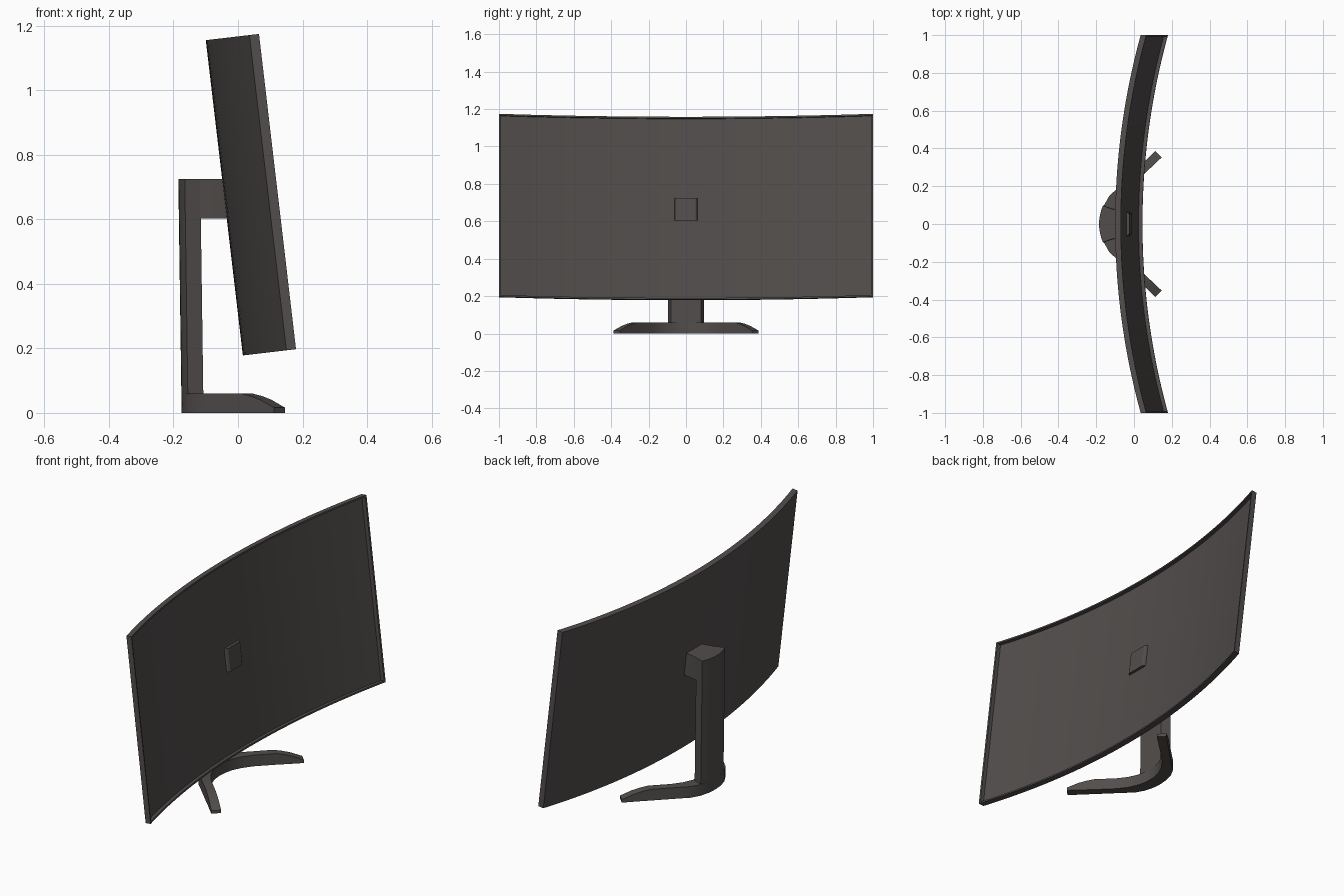
import bpy, bmesh, math

cube = bpy.data.objects.get("Cube")
if cube:
    bpy.data.objects.remove(cube, do_unlink=True)

grey = bpy.data.materials.new("warm_dark_grey")
grey.use_nodes = True
colour = (0.083, 0.075, 0.072, 1)
grey.diffuse_color = colour
grey.node_tree.nodes["Principled BSDF"].inputs["Base Color"].default_value = colour

# Panel dimensions and its backward tilt
TILT = math.radians(6.7)
LENGTH, THICK, SAG = 0.984, 0.03, 0.136
BASE_X, BASE_Z = 0.015, 0.178
RADIUS = (1 + SAG ** 2) / (2 * SAG)


def bend(y):
    """Forward offset of the curved panel at a given y."""
    return RADIUS - math.sqrt(RADIUS ** 2 - y ** 2)


def panel_point(y, depth, height):
    d = depth + bend(y)
    c, s = math.cos(TILT), math.sin(TILT)
    return (BASE_X + d * c - height * s, y, BASE_Z + d * s + height * c)


def finish(bm, name):
    bmesh.ops.recalc_face_normals(bm, faces=bm.faces)
    mesh = bpy.data.meshes.new(name)
    bm.to_mesh(mesh)
    bm.free()
    mesh.materials.append(grey)
    obj = bpy.data.objects.new(name, mesh)
    bpy.context.collection.objects.link(obj)
    bpy.ops.object.select_all(action='DESELECT')
    obj.select_set(True)
    bpy.context.view_layer.objects.active = obj
    bpy.ops.object.shade_smooth_by_angle(angle=math.radians(25))
    return obj


def loft(rings, name):
    """Solid through closed rings of equal point count, capped at both ends."""
    bm = bmesh.new()
    loops = [[bm.verts.new(p) for p in ring] for ring in rings]
    sides = []
    for a, b in zip(loops, loops[1:]):
        for i in range(len(a)):
            j = (i + 1) % len(a)
            sides.append(bm.faces.new((a[i], a[j], b[j], b[i])))
    bm.faces.new(loops[0])
    bm.faces.new(loops[-1])
    return bm, sides


# Curved panel with a recessed screen inside a thin rim
STEPS = 32
section = [(0, 0), (0, LENGTH), (THICK, LENGTH), (THICK, 0)]
stations = [-1 + 2 * i / STEPS for i in range(STEPS + 1)]
bm, sides = loft([[panel_point(y, d, h) for d, h in section] for y in stations], "panel")
bmesh.ops.recalc_face_normals(bm, faces=bm.faces)
front = sides[2::4]
bmesh.ops.inset_region(bm, faces=front, thickness=0.009, depth=0, use_even_offset=True)
rim = bmesh.ops.extrude_face_region(bm, geom=front)
moved = [g for g in rim["geom"] if isinstance(g, bmesh.types.BMVert)]
bmesh.ops.translate(bm, verts=moved,
                    vec=(-0.02 * math.cos(TILT), 0, -0.02 * math.sin(TILT)))
bmesh.ops.delete(bm, geom=[f for f in front if f.is_valid], context='FACES')
finish(bm, "curved_panel")

# Upright column: rounded back, narrowing to the front, leaning slightly
TOP = 0.725
back = [(-0.155 - 0.02 * (1 - (y / 0.097) ** 2), y)
        for y in [0.097 * k / 4 for k in range(-4, 5)]]
plan = back + [(-0.107, 0.08), (-0.107, -0.08)]
bm, _ = loft([[(x - lean, y, z) for x, y in plan]
              for z, lean in ((0.02, 0), (TOP, 0.01))], "column")
finish(bm, "stand_column")


# Mount arm: passes through the panel and ends parallel to the screen
def arm_ring(z):
    height = (z - BASE_Z) / math.cos(TILT)
    lean = 0.01 * z / TOP
    ring = [(-0.109 - lean, 0.08, z), (-0.109 - lean, -0.08, z)]
    for y, depth in ((-0.062, 0.012), (-0.058, 0.02), (-0.05, 0.025), (0, 0.025),
                     (0.05, 0.025), (0.058, 0.02), (0.062, 0.012)):
        ring.append((BASE_X - height * math.sin(TILT) + depth + bend(y), y, z))
    return ring


bm, _ = loft([arm_ring(0.603), arm_ring(TOP)], "arm")
finish(bm, "mount_arm")

# Base: two splayed legs joined in a curve; outer xy, inner xy, top height
half = [
    (-0.175, 0.0, -0.107, 0.0, 0.06),
    (-0.171, 0.05, -0.104, 0.038, 0.06),
    (-0.158, 0.10, -0.094, 0.08, 0.06),
    (-0.132, 0.147, -0.072, 0.128, 0.06),
    (-0.09, 0.187, -0.035, 0.178, 0.06),
    (0.01, 0.286, 0.045, 0.257, 0.06),
    (0.04, 0.315, 0.075, 0.285, 0.052),
    (0.07, 0.345, 0.105, 0.313, 0.04),
    (0.112, 0.387, 0.146, 0.352, 0.016),
]
mirrored = [(ox, -oy, ix, -iy, z) for ox, oy, ix, iy, z in half[:0:-1]]
bm, _ = loft([[(ox, oy, 0), (ox, oy, z), (ix, iy, z), (ix, iy, 0)]
              for ox, oy, ix, iy, z in mirrored + half], "base")
finish(bm, "stand_base")
